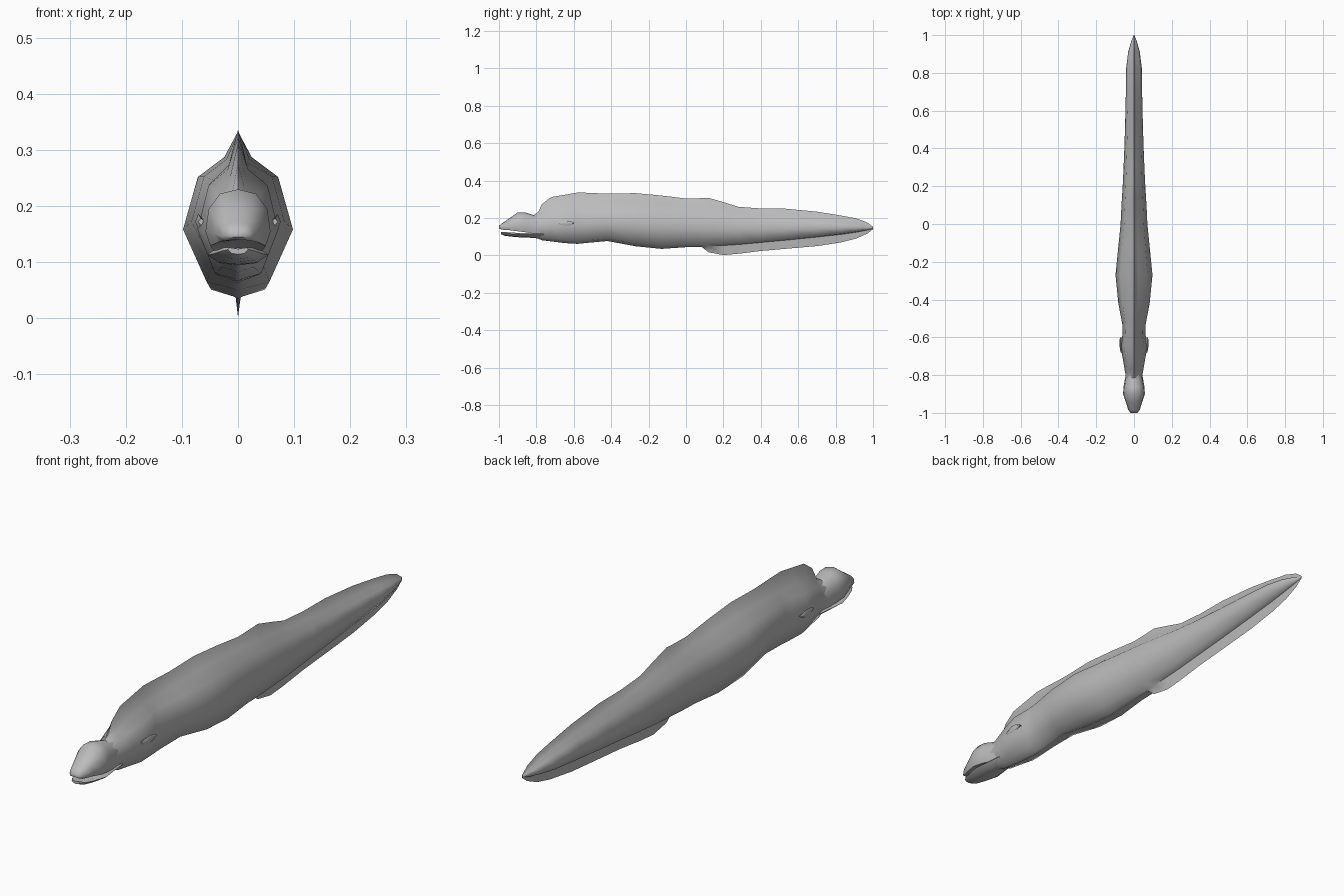
import bpy, bmesh, math

grey = bpy.data.materials.new("eel grey")
grey.diffuse_color = (0.5, 0.5, 0.5, 1)


def loft(name, rings, angle=60):
    """Skin a list of equal-length closed rings and cap both ends."""
    bm = bmesh.new()
    rows = [[bm.verts.new(p) for p in ring] for ring in rings]
    n = len(rows[0])
    for a, b in zip(rows, rows[1:]):
        for i in range(n):
            j = (i + 1) % n
            bm.faces.new((a[i], a[j], b[j], b[i]))
    bm.faces.new(rows[0])
    bm.faces.new(rows[-1])
    bmesh.ops.recalc_face_normals(bm, faces=bm.faces)
    mesh = bpy.data.meshes.new(name)
    bm.to_mesh(mesh)
    bm.free()
    obj = bpy.data.objects.new(name, mesh)
    bpy.context.collection.objects.link(obj)
    mesh.materials.append(grey)
    bpy.ops.object.select_all(action='DESELECT')
    obj.select_set(True)
    bpy.context.view_layer.objects.active = obj
    bpy.ops.object.shade_smooth_by_angle(angle=math.radians(angle))
    return obj


def mirrored(y, half):
    """Close a half section (first and last points on the centre line)."""
    return [(x, y, z) for x, z in half] + [(-x, y, z) for x, z in half[-2:0:-1]]


def body_ring(y, fin_top, top, bottom, fin_bottom, w):
    h = top - bottom
    return mirrored(y, [(0, fin_top), (0.25 * w, top), (0.73 * w, top - 0.15 * h),
                        (w, bottom + 0.45 * h), (0.57 * w, bottom + 0.05 * h),
                        (0.10 * w, bottom), (0, fin_bottom)])


# Body with back fin and the belly fin that starts behind the middle:
# y, back fin edge, body top, body bottom, belly fin edge, half width
body = [
    (-0.82, 0.212, 0.210, 0.098, 0.095, 0.045),
    (-0.79, 0.232, 0.218, 0.092, 0.090, 0.046),
    (-0.77, 0.275, 0.228, 0.084, 0.081, 0.050),
    (-0.72, 0.312, 0.250, 0.078, 0.075, 0.058),
    (-0.65, 0.324, 0.266, 0.070, 0.066, 0.072),
    (-0.58, 0.336, 0.275, 0.066, 0.062, 0.060),
    (-0.53, 0.335, 0.278, 0.070, 0.067, 0.062),
    (-0.42, 0.330, 0.283, 0.081, 0.077, 0.083),
    (-0.27, 0.333, 0.287, 0.053, 0.049, 0.098),
    (-0.13, 0.320, 0.280, 0.039, 0.035, 0.084),
    (0.00, 0.304, 0.270, 0.047, 0.044, 0.071),
    (0.085, 0.306, 0.262, 0.048, 0.045, 0.067),
    (0.12, 0.308, 0.258, 0.050, 0.017, 0.065),
    (0.20, 0.285, 0.247, 0.053, 0.002, 0.060),
    (0.28, 0.260, 0.235, 0.058, 0.009, 0.056),
    (0.40, 0.251, 0.222, 0.069, 0.024, 0.051),
    (0.53, 0.250, 0.212, 0.081, 0.035, 0.047),
    (0.70, 0.234, 0.200, 0.098, 0.050, 0.043),
    (0.83, 0.213, 0.188, 0.112, 0.070, 0.041),
    (0.91, 0.198, 0.175, 0.124, 0.090, 0.031),
    (0.97, 0.176, 0.160, 0.135, 0.117, 0.014),
    (1.00, 0.153, 0.150, 0.143, 0.140, 0.002),
]
loft("body", [body_ring(*s) for s in body])


def head_ring(y, top, bottom, w):
    h = top - bottom
    return mirrored(y, [(0, top), (0.55 * w, top - 0.08 * h), (0.9 * w, top - 0.35 * h),
                        (w, bottom + 0.25 * h), (0.85 * w, bottom), (0, bottom + 0.08 * h)])


# Skull and upper jaw: y, top, bottom, half width
skull = [(-1.00, 0.158, 0.144, 0.018), (-0.985, 0.171, 0.138, 0.030),
         (-0.945, 0.198, 0.135, 0.043), (-0.90, 0.230, 0.129, 0.058),
         (-0.86, 0.230, 0.124, 0.055), (-0.81, 0.214, 0.116, 0.046),
         (-0.76, 0.212, 0.112, 0.040)]
loft("skull_and_upper_jaw", [head_ring(*s) for s in skull])


def jaw_ring(y, top, bottom, w):
    h = top - bottom
    return mirrored(y, [(0, top - 0.2 * h), (0.85 * w, top), (w, top - 0.3 * h),
                        (0.65 * w, bottom + 0.15 * h), (0, bottom)])


# Lower jaw, slightly open
jaw = [(-0.99, 0.126, 0.114, 0.018), (-0.97, 0.126, 0.105, 0.030),
       (-0.93, 0.122, 0.100, 0.042), (-0.88, 0.120, 0.096, 0.054),
       (-0.82, 0.120, 0.094, 0.046), (-0.76, 0.120, 0.095, 0.040)]
loft("lower_jaw", [jaw_ring(*s) for s in jaw])

# Small gill flaps on both sides
for side, label in ((1, "right"), (-1, "left")):
    rings = [[(side * (x + dx), y, 0.172 + dz)
              for dx, dz in ((0, r), (0.005, 0), (0, -r), (-0.008, 0))]
             for y, x, r in ((-0.68, 0.066, 0.006), (-0.65, 0.071, 0.014),
                             (-0.62, 0.071, 0.012), (-0.60, 0.070, 0.003))]
    loft("gill_flap_" + label, rings)
